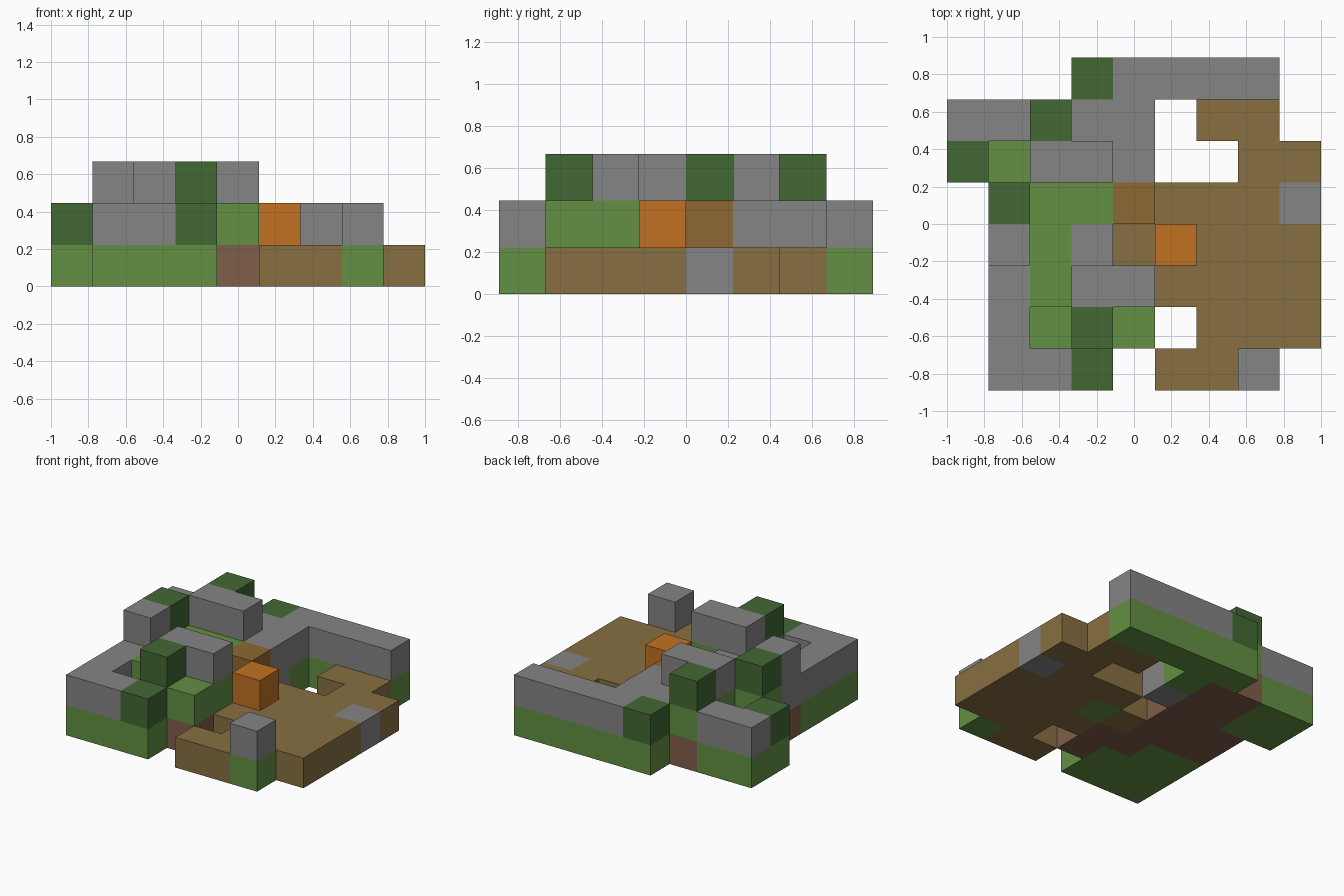
import bpy, bmesh
from mathutils import Vector

cube = bpy.data.objects.get("Cube")
if cube:
    bpy.data.objects.remove(cube)

CELL = 2 / 9

# One letter per block type: part name, material name, sRGB colour
BLOCKS = {
    "s": ("stone", "stone grey", (133, 133, 133)),
    "g": ("grass", "grass green", (98, 144, 66)),
    "d": ("bush", "dark leaf green", (68, 104, 52)),
    "b": ("plank_floor", "plank brown", (135, 112, 66)),
    "r": ("earth", "earth brown", (128, 94, 74)),
    "o": ("lantern", "orange", (193, 113, 34)),
    "t": ("door", "timber brown", (143, 104, 50)),
}

# Floor plans from the ground up, each drawn with its back row first
LAYERS = {
    "ground": ["...ggggg.",
               "ggrgg.bb.".replace("rgg", "rrg"),
               "ggrrs..bb",
               ".rrr.bbbs",
               ".rrrbgbbb",
               ".ggrrbbbb",
               ".gggr.bbb",
               ".ggg.bbg."],
    "wall": ["...dssss.",
             "ssgss....",
             "d.ggs....",
             ".gggt....",
             ".sgs.o...",
             ".sggg....",
             ".s.gg....",
             ".ssd...s."],
    "top": [".........",
            "..d......",
            "..ss.....",
            ".d.......",
            ".s.......",
            "...ss....",
            "...d.....",
            "........."],
}
# Ground row behind the room: grass, earth, grass, then planks past the gap
LAYERS["ground"][1] = "ggrrg.bb."


def linear(c):
    c /= 255
    return c / 12.92 if c <= 0.04045 else ((c + 0.055) / 1.055) ** 2.4


def make_material(name, rgb):
    colour = (*[linear(c) for c in rgb], 1)
    mat = bpy.data.materials.new(name)
    mat.use_nodes = True
    mat.diffuse_color = colour
    bsdf = mat.node_tree.nodes["Principled BSDF"]
    bsdf.inputs["Base Color"].default_value = colour
    bsdf.inputs["Roughness"].default_value = 0.9
    return mat


# Map each filled grid cell to its block letter
cells = {}
for z, plan in enumerate(LAYERS.values()):
    for y, row in enumerate(reversed(plan)):
        for x, letter in enumerate(row):
            if letter != ".":
                cells[x, y, z] = letter


def add_open_faces(bm, cell):
    """Add the cell's faces that do not touch another block."""
    for axis in range(3):
        for side in (-1, 1):
            step = [0, 0, 0]
            step[axis] = side
            if tuple(c + s for c, s in zip(cell, step)) in cells:
                continue
            normal = Vector(step)
            u = Vector([float(i == (axis + 1) % 3) for i in range(3)])
            v = normal.cross(u)
            middle = Vector(cell) + Vector((0.5, 0.5, 0.5)) + normal / 2
            corners = [middle + (a * u + b * v) / 2
                       for a, b in ((-1, -1), (1, -1), (1, 1), (-1, 1))]
            bm.faces.new([bm.verts.new((p - Vector((4.5, 4, 0))) * CELL)
                          for p in corners])


# One object for each block type in each layer
materials = {k: make_material(b[1], b[2]) for k, b in BLOCKS.items()}
for z, layer in enumerate(LAYERS):
    for letter, (part, _, _) in BLOCKS.items():
        chosen = [c for c, k in cells.items() if k == letter and c[2] == z]
        if not chosen:
            continue
        bm = bmesh.new()
        for cell in chosen:
            add_open_faces(bm, cell)
        bmesh.ops.remove_doubles(bm, verts=bm.verts, dist=0.001)
        name = f"{layer}_{part}"
        mesh = bpy.data.meshes.new(name)
        bm.to_mesh(mesh)
        bm.free()
        mesh.materials.append(materials[letter])
        obj = bpy.data.objects.new(name, mesh)
        bpy.context.collection.objects.link(obj)
